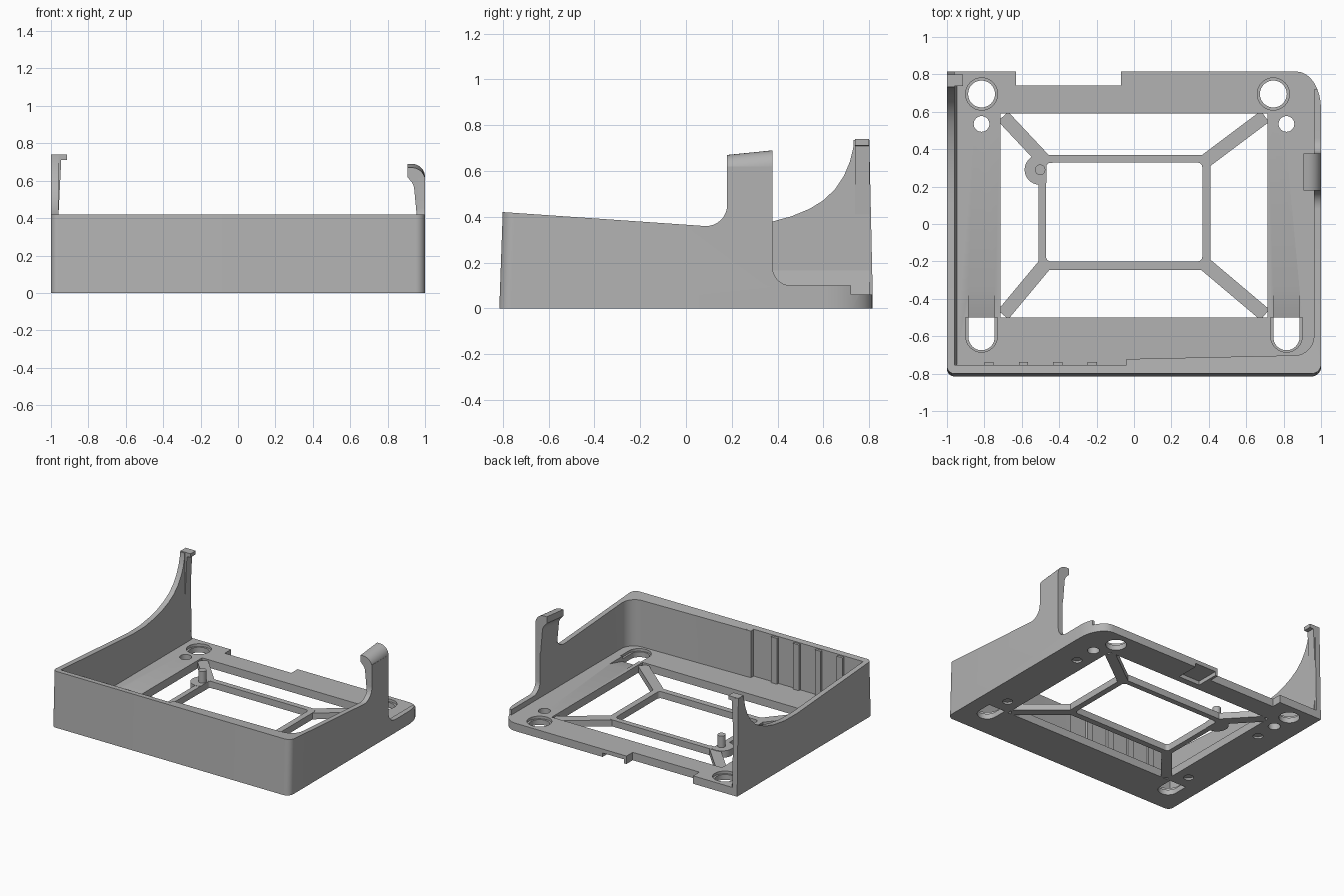
import bpy, bmesh, math
from mathutils import Vector

if "Cube" in bpy.data.objects:
    bpy.data.objects.remove(bpy.data.objects["Cube"])

GREY = (0.45, 0.45, 0.45, 1)
grey = bpy.data.materials.new("plain grey plastic")
grey.use_nodes = True
grey.diffuse_color = GREY
grey.node_tree.nodes["Principled BSDF"].inputs["Base Color"].default_value = GREY


def rounded(corners, steps=8):
    """Outline from (u, v) or (u, v, radius toward previous, radius toward next)."""
    out = []
    for i, c in enumerate(corners):
        p = Vector(c[:2])
        if len(c) == 2:
            out.append(p)
            continue
        a = (Vector(corners[i - 1][:2]) - p).normalized() * c[2]
        b = (Vector(corners[(i + 1) % len(corners)][:2]) - p).normalized() * c[-1]
        for k in range(steps + 1):
            t = math.pi / 2 * k / steps
            out.append(p + a * (1 - math.sin(t)) + b * (1 - math.cos(t)))
    return out


def circle(x, y, r, n=32):
    return [(x + r * math.cos(math.tau * k / n), y + r * math.sin(math.tau * k / n))
            for k in range(n)]


def rect(x0, x1, y0, y1, r=0.0):
    pts = [(x0, y0), (x1, y0), (x1, y1), (x0, y1)]
    return rounded([(*p, r) for p in pts]) if r else pts


def prism(name, outline, lo, hi, axis="z"):
    place = {"x": lambda u, v, t: (t, u, v),
             "y": lambda u, v, t: (u, t, v),
             "z": lambda u, v, t: (u, v, t)}[axis]
    bm = bmesh.new()
    rings = [[bm.verts.new(place(u, v, t)) for u, v in outline] for t in (lo, hi)]
    n = len(outline)
    bm.faces.new(rings[0])
    bm.faces.new(rings[1])
    for i in range(n):
        j = (i + 1) % n
        bm.faces.new((rings[0][i], rings[0][j], rings[1][j], rings[1][i]))
    bmesh.ops.recalc_face_normals(bm, faces=bm.faces)
    mesh = bpy.data.meshes.new(name)
    bm.to_mesh(mesh)
    bm.free()
    mesh.materials.append(grey)
    ob = bpy.data.objects.new(name, mesh)
    bpy.context.collection.objects.link(ob)
    return ob


def activate(ob):
    bpy.ops.object.select_all(action="DESELECT")
    ob.select_set(True)
    bpy.context.view_layer.objects.active = ob


def cut(ob, outline, lo, hi, axis="z"):
    tool = prism("cutter", outline, lo, hi, axis)
    tool.hide_render = True
    mod = ob.modifiers.new("cut", "BOOLEAN")
    mod.operation, mod.solver, mod.object = "DIFFERENCE", "EXACT", tool
    activate(ob)
    bpy.ops.object.modifier_apply(modifier=mod.name)
    bpy.data.objects.remove(tool)


FLOOR = 0.06

# Tray: outer block hollowed from above, open at the back
tray = prism("tray", rounded([(-1, -0.815, 0.04), (1, -0.815, 0.05),
                              (1, 0.815, 0.2, 0.13), (-1, 0.815)]), 0, 0.735)
cut(tray, rounded([(-0.96, 1), (-0.96, -0.755), (-0.04, -0.755), (-0.04, -0.722),
                   (0.962, -0.70, 0.1), (0.962, 1)]), FLOOR, 1)

# Side wall silhouettes: low wall and clip post, then low wall and swept horn
cut(tray, rounded([(-1, 1), (-1, 0.433), (0.18, 0.353, 0.1), (0.18, 0.62), (0.378, 0.62),
                   (0.378, 0.1, 0.08), (0.72, 0.1), (0.72, FLOOR), (1, FLOOR), (1, 1)]),
    -0.01, 1.2, "x")
cut(tray, [(-1, 1), (-1, 0.433), (0.1, 0.358), (0.25, 0.36), (0.38, 0.38), (0.46, 0.402),
           (0.54, 0.435), (0.6, 0.472), (0.65, 0.52), (0.69, 0.58), (0.715, 0.64),
           (0.73, 0.7), (0.735, 0.8), (0.735, 1)], -1.2, 0, "x")

# Floor opening, back notch and underside pocket
cut(tray, rect(-0.715, 0.715, -0.5, 0.59), -1, 0.2)
cut(tray, rect(-0.63, -0.07, 0.74, 1), -1, 0.2)
cut(tray, rect(-0.05, 0.13, 0.64, 1), -1, 0.03)

# Mounting holes, with a shallow wider step on top
for x in (-0.815, 0.745):
    cut(tray, circle(x, 0.695, 0.072), -1, 0.2)
    cut(tray, circle(x, 0.695, 0.086), 0.04, 0.2)
for x in (-0.815, 0.815):
    cut(tray, circle(x, 0.535, 0.042), -1, 0.2)
    for y in (0.36, -0.385):
        cut(tray, circle(x, y, 0.035), -1, 0.015)
    # Rounded slot with a ramp leading into it
    cut(tray, rounded([(x - 0.07, -0.675, 0.07), (x + 0.07, -0.675, 0.07),
                       (x + 0.07, -0.5), (x - 0.07, -0.5)]), -1, 0.2)
    cut(tray, rounded([(x - 0.085, -0.685, 0.085), (x + 0.085, -0.685, 0.085),
                       (x + 0.085, -0.5), (x - 0.085, -0.5)]), 0.04, 0.2)
    cut(tray, [(-0.505, 0.02), (-0.35, FLOOR), (-0.35, 0.2), (-0.505, 0.2)],
        x - 0.07, x + 0.07, "x")

# Slight lean of the front wall and the horn's back edge
for v in tray.data.vertices:
    if v.co.y < -0.76 and v.co.z > 0.3:
        v.co.y += 0.015
    elif v.co.y > 0.8 and v.co.z > 0.5:
        v.co.y -= 0.015

parts = [tray]

# Foot of the right-hand wall thickened by a small sloped fillet
parts.append(prism("wall_foot", [(-0.965, 0.05), (-0.945, 0.05), (-0.96, 0.165),
                                 (-0.965, 0.165)], -0.75, 0.8, "y"))

# Hooks: square one on the horn, rounded one on the clip post
parts.append(prism("horn_hook", [(-0.999, 0.66), (-0.948, 0.66), (-0.945, 0.71),
                                 (-0.915, 0.712), (-0.915, 0.74), (-0.999, 0.74)],
                   0.737, 0.799, "y"))
parts.append(prism("horn_brace", [(-0.965, 0.41), (-0.96, 0.41), (-0.945, 0.71),
                                  (-0.965, 0.71)], 0.737, 0.8, "y"))
hook = prism("clip_hook", rounded([(1, 0.4), (1, 0.69, 0.07), (0.905, 0.69),
                                   (0.905, 0.64), (0.94, 0.6, 0.02), (0.957, 0.4)]),
             0.18, 0.378, "y")
for v in hook.data.vertices:
    if v.co.y < 0.2 and v.co.z > 0.5:
        v.co.z -= 0.02
parts.append(hook)

# Ribs inside the front wall
for i in range(4):
    x = -0.775 + 0.184 * i
    parts.append(prism("front_rib", rect(x - 0.025, x + 0.025, -0.775, -0.737), 0.05, 0.408))

# Central frame with four arms
ring = prism("centre_frame", rect(-0.51, 0.41, -0.245, 0.37, 0.05), 0, 0.05)
cut(ring, rect(-0.47, 0.365, -0.2, 0.328, 0.025), -1, 1)
parts.append(ring)
for start, end in (((-0.7, 0.575), (-0.475, 0.335)), ((0.7, 0.575), (0.38, 0.335)),
                   ((0.7, -0.485), (0.38, -0.215)), ((-0.7, -0.485), (-0.475, -0.215))):
    a, b = Vector(start), Vector(end)
    side = (b - a).orthogonal().normalized() * 0.037
    parts.append(prism("frame_arm", [a - side, b - side, b + side, a + side], 0, 0.048))

# Boss and locating pin on the frame corner
boss = prism("pin_boss", circle(-0.505, 0.29, 0.08), 0, 0.052)
cut(boss, rect(-0.468, 0, 0, 0.326), -1, 1)
parts.append(boss)
parts.append(prism("locating_pin", circle(-0.502, 0.29, 0.028, 24), 0.04, 0.14))

for ob in parts:
    activate(ob)
    bpy.ops.object.shade_smooth_by_angle(angle=math.radians(30))
